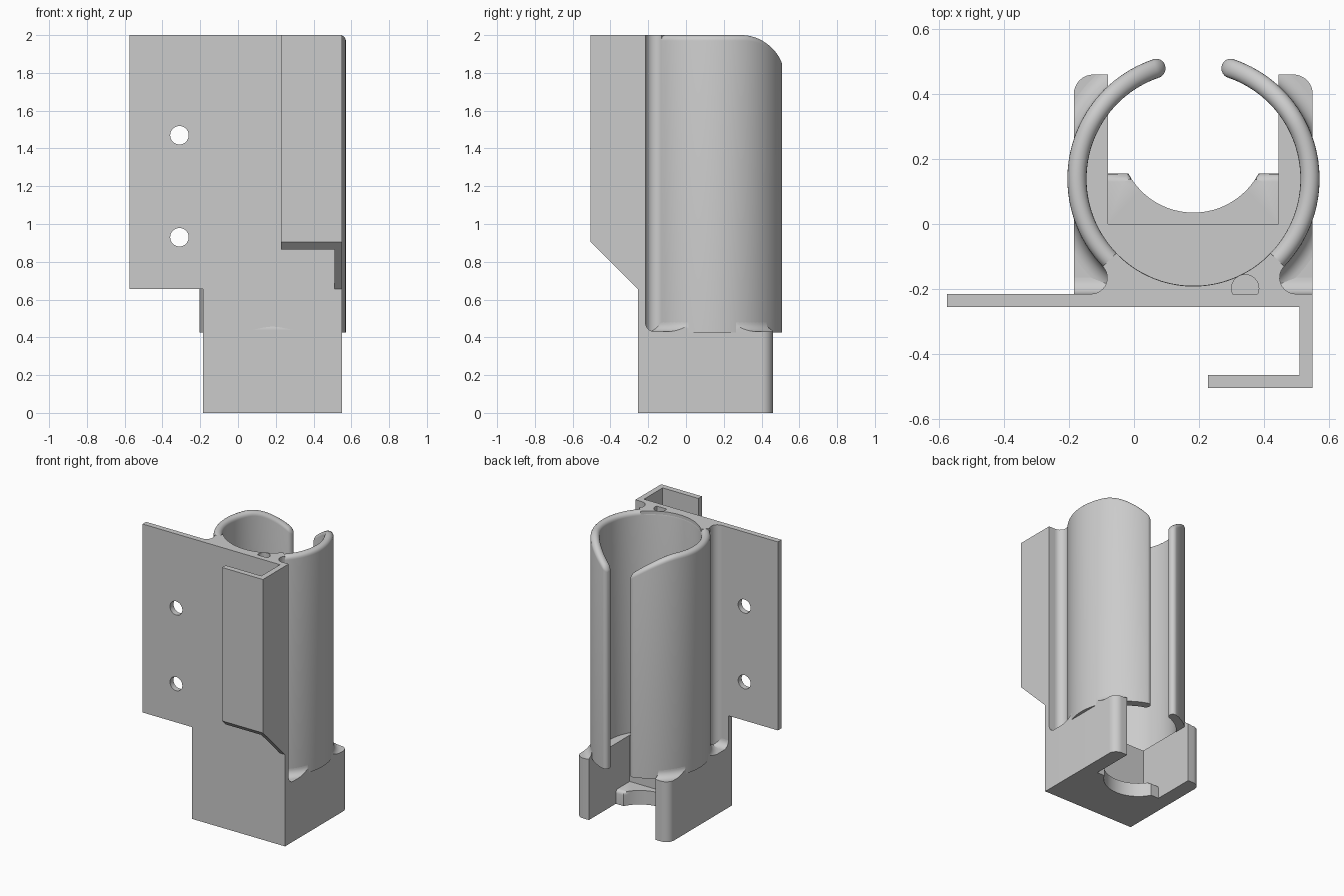
import bpy, bmesh, math
from math import sin, cos, pi, sqrt, radians

cube = bpy.data.objects.get("Cube")
if cube:
    bpy.data.objects.remove(cube, do_unlink=True)

grey = bpy.data.materials.new("plain_grey")
grey.use_nodes = True
grey.diffuse_color = (0.6, 0.6, 0.6, 1)
grey.node_tree.nodes["Principled BSDF"].inputs["Base Color"].default_value = (0.6, 0.6, 0.6, 1)

# Main sizes
CX, CY = 0.183, 0.139            # tube axis
R_IN, R_OUT = 0.329, 0.388
TOP, FLOOR = 2.0, 0.43
LEFT, RIGHT = -0.185, 0.55       # base sides
FRONT, BACK = -0.255, 0.46
PLATE_BACK = -0.215


def finish(bm, name):
    bmesh.ops.recalc_face_normals(bm, faces=bm.faces[:])
    mesh = bpy.data.meshes.new(name)
    bm.to_mesh(mesh)
    bm.free()
    mesh.materials.append(grey)
    ob = bpy.data.objects.new(name, mesh)
    bpy.context.collection.objects.link(ob)
    return ob


def prism_mesh(points, axis, lo, hi):
    """Extrude a 2D outline along an axis (0 = x, 1 = y, 2 = z)."""
    bm = bmesh.new()
    rings = []
    for d in (lo, hi):
        ring = []
        for p in points:
            co = list(p)
            co.insert(axis, d)
            ring.append(bm.verts.new(co))
        rings.append(ring)
        bm.faces.new(ring)
    n = len(points)
    for i in range(n):
        j = (i + 1) % n
        bm.faces.new((rings[0][i], rings[0][j], rings[1][j], rings[1][i]))
    return bm


def prism(name, points, axis, lo, hi):
    return finish(prism_mesh(points, axis, lo, hi), name)


def arc(cx, cy, r, a0, a1, n):
    return [(cx + r * cos(radians(a0 + (a1 - a0) * i / n)),
             cy + r * sin(radians(a0 + (a1 - a0) * i / n))) for i in range(n + 1)]


def boolean(ob, cutter, mode="DIFFERENCE"):
    m = ob.modifiers.new("cut", 'BOOLEAN')
    m.operation, m.object, m.solver = mode, cutter, 'EXACT'
    bpy.context.view_layer.objects.active = ob
    bpy.ops.object.modifier_apply(modifier=m.name)


def mirror(points):
    return [(2 * CX - x, y) for x, y in reversed(points)]


def smooth(ob):
    bpy.ops.object.select_all(action='DESELECT')
    ob.select_set(True)
    bpy.context.view_layer.objects.active = ob
    bpy.ops.object.shade_smooth_by_angle(angle=radians(30))


def lathe_grid(rings, name):
    """Join closed section loops in order, capping both ends."""
    bm = bmesh.new()
    loops = [[bm.verts.new(p) for p in ring] for ring in rings]
    for a, b in zip(loops, loops[1:]):
        for i in range(len(a)):
            j = (i + 1) % len(a)
            bm.faces.new((a[i], a[j], b[j], b[i]))
    bm.faces.new(loops[0])
    bm.faces.new(loops[-1])
    return finish(bm, name)


# Base block: U-shaped plan with two arms rounded at their outer back corners
SLOT_L, SLOT_R, ROUND = -0.08, 0.445, 0.06
u_plan = [(LEFT, FRONT), (RIGHT, FRONT)]
u_plan += arc(RIGHT - ROUND, BACK - ROUND, ROUND, 0, 90, 8)
u_plan += [(SLOT_R, BACK), (SLOT_R, 0), (SLOT_L, 0), (SLOT_L, BACK)]
u_plan += arc(LEFT + ROUND, BACK - ROUND, ROUND, 90, 180, 8)
base = prism("base_block", u_plan, 2, 0, FLOOR)

# Low ledge between the arms with a scooped, rounded edge
ledge_plan = [(SLOT_L, 0), (SLOT_R, 0), (SLOT_R, 0.155)]
ledge_plan += arc(CX, 0.262, 0.227, -28, -152, 24) + [(SLOT_L, 0.155)]
bm = prism_mesh(ledge_plan, 2, 0, 0.1)
edges = [e for e in bm.edges if all(v.co.z > 0.09 and v.co.y > 0.01 for v in e.verts)]
bmesh.ops.bevel(bm, geom=edges, offset=0.025, segments=4, profile=0.5, affect='EDGES')
ledge = finish(bm, "scooped_ledge")

# Clip tube: swept section with rounded rim, rounded tips and shoulders sloping to the slit
MID, HALF = (R_IN + R_OUT) / 2, (R_OUT - R_IN) / 2
TIP = radians(14)                # half angle of the slit
turn = HALF / MID                # angle used up by each rounded tip
tip_angles = [turn * (1 - cos(pi / 2 * i / 8)) for i in range(1, 9)]
span = 2 * (pi - TIP)
steps = 112
angles = tip_angles + [turn + (span - 2 * turn) * i / steps for i in range(1, steps)]
angles += [span - a for a in reversed(tip_angles)]
sections = []
for a in angles:
    s = min(a, span - a) / turn
    h = HALF * sqrt(1 - (1 - s) ** 2) if s < 1 else HALF
    t = pi / 2 + TIP + a
    y_mid = CY + MID * sin(t)
    drop = max(0, y_mid - 0.295)
    z = TOP - 0.2 + sqrt(max(0, 0.04 - drop * drop))
    profile = [(MID - h, FLOOR - 0.005)]
    profile += [(MID - h * cos(pi * k / 10), z - HALF + h * sin(pi * k / 10)) for k in range(11)]
    profile += [(MID + h, FLOOR - 0.005)]
    sections.append([(CX + r * cos(t), CY + r * sin(t), zz) for r, zz in profile])
tube = lathe_grid(sections, "clip_tube")

# Web joining tube and plate, with a concave fillet on each side
FIL = 0.05
fy = PLATE_BACK + FIL
fx = CX - sqrt((R_OUT + FIL) ** 2 - (CY - fy) ** 2)
touch = math.degrees(math.atan2(CY - fy, CX - fx))
left_fillet = arc(fx, fy, FIL, -90, touch, 14)
inner = arc(CX, CY, R_IN + 0.001, 180 + touch, 360 - touch, 40)
web_plan = [(fx, FRONT + 0.01)] + left_fillet + inner + mirror(left_fillet)
web_plan += [(2 * CX - fx, FRONT + 0.01)]
web = prism("tube_web", web_plan, 2, FLOOR - 0.01, TOP)

# Small vertical pin hole in the rim
pin = prism("pin_cutter", arc(0.342, -0.198, 0.042, 0, 348.75, 31), 2, 1.88, 2.1)
boolean(tube, pin)
boolean(web, pin)
bpy.data.objects.remove(pin, do_unlink=True)

# Concave skirt where the tube meets the base, trimmed to the base outline
skirt_profile = [(R_OUT - 0.02, FLOOR - 0.005), (R_OUT - 0.02, FLOOR + FIL)]
skirt_profile += arc(R_OUT + FIL, FLOOR + FIL, FIL, 180, 270, 8)
skirt_profile += [(R_OUT + FIL, FLOOR - 0.005)]
rings = []
for i in range(97):
    t = pi / 2 + TIP + span * i / 96
    rings.append([(CX + r * cos(t), CY + r * sin(t), z) for r, z in skirt_profile])
skirt = lathe_grid(rings, "tube_skirt")
trim = prism("skirt_trim", u_plan, 2, 0.3, 0.7)
boolean(skirt, trim, "INTERSECT")
bpy.data.objects.remove(trim, do_unlink=True)

# Concave fillets between base top and back of the plate
for side, x0, x1 in (("right", LEFT, fx + FIL), ("left", 2 * CX - fx - FIL, RIGHT)):
    outline = [(PLATE_BACK - 0.01, FLOOR - 0.01), (PLATE_BACK - 0.01, FLOOR + FIL)]
    outline += arc(PLATE_BACK + FIL, FLOOR + FIL, FIL, 180, 270, 8)
    outline += [(PLATE_BACK + FIL, FLOOR - 0.01)]
    smooth(prism(side + "_plate_fillet", outline, 0, x0, x1))

# Mounting plate with two screw holes
WING, STEP = -0.575, 0.655
plate = prism("mounting_plate", [(WING, STEP), (LEFT, STEP), (LEFT, FLOOR), (RIGHT, FLOOR),
                                 (RIGHT, TOP), (WING, TOP)], 1, FRONT, PLATE_BACK)
for z in (0.93, 1.47):
    drill = prism("screw_cutter", arc(-0.31, z, 0.049, 0, 348.75, 31), 1, -0.4, 0)
    boolean(plate, drill)
    bpy.data.objects.remove(drill, do_unlink=True)

# Hook: side wall and front lip, both cut at 45 degrees underneath
HOOK, WALL = -0.505, 0.04
slope = STEP + FRONT - HOOK
prism("hook_side_wall", [(FRONT, STEP), (FRONT, TOP), (HOOK, TOP), (HOOK, slope)],
      0, RIGHT - WALL, RIGHT)
prism("hook_lip", [(HOOK + WALL, slope - WALL), (HOOK + WALL, TOP), (HOOK, TOP), (HOOK, slope)],
      0, 0.228, RIGHT - WALL)

for ob in (base, ledge, tube, web, skirt, plate):
    smooth(ob)
